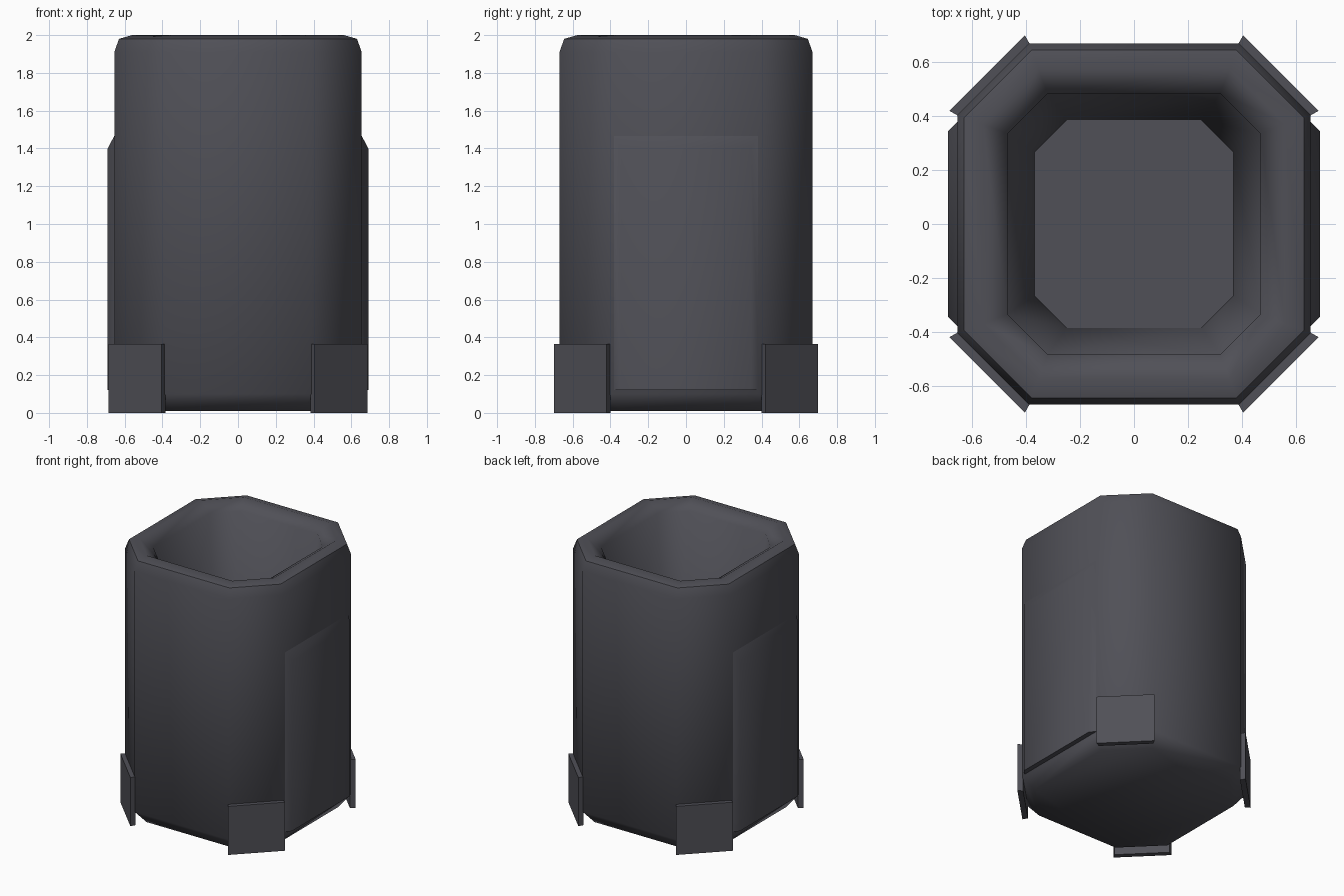
import bpy, bmesh, math

if "Cube" in bpy.data.objects:
    bpy.data.objects.remove(bpy.data.objects["Cube"])

grey = bpy.data.materials.new("dark grey")
grey.diffuse_color = (0.08, 0.08, 0.095, 1)
grey.use_nodes = True
grey.node_tree.nodes["Principled BSDF"].inputs["Base Color"].default_value = grey.diffuse_color


def ring(hx, hy, c, z):
    """Chamfered rectangle, counter-clockwise."""
    return [(hx, -hy + c, z), (hx, hy - c, z), (hx - c, hy, z), (-hx + c, hy, z),
            (-hx, hy - c, z), (-hx, -hy + c, z), (-hx + c, -hy, z), (hx - c, -hy, z)]


def loft(name, rings, angle):
    """Skin a stack of rings and cap both ends."""
    bm = bmesh.new()
    loops = [[bm.verts.new(p) for p in r] for r in rings]
    n = len(loops[0])
    for a, b in zip(loops, loops[1:]):
        for i in range(n):
            j = (i + 1) % n
            bm.faces.new((a[i], a[j], b[j], b[i]))
    bm.faces.new(loops[0][::-1])
    bm.faces.new(loops[-1])
    bmesh.ops.recalc_face_normals(bm, faces=bm.faces)
    me = bpy.data.meshes.new(name)
    bm.to_mesh(me)
    bm.free()
    me.materials.append(grey)
    ob = bpy.data.objects.new(name, me)
    bpy.context.collection.objects.link(ob)
    bpy.ops.object.select_all(action='DESELECT')
    ob.select_set(True)
    bpy.context.view_layer.objects.active = ob
    bpy.ops.object.shade_smooth_by_angle(angle=math.radians(angle))
    return ob


# Container: bevelled foot, straight walls, rounded rim, tapered cavity
loft("container_body", [
    ring(0.59, 0.60, 0.25, 0.01),
    ring(0.655, 0.67, 0.265, 0.10),
    ring(0.655, 0.67, 0.265, 1.91),
    ring(0.63, 0.645, 0.25, 1.98),
    ring(0.56, 0.575, 0.205, 2.00),
    ring(0.47, 0.485, 0.15, 1.94),
    ring(0.37, 0.385, 0.12, 0.60),
], 52)

# Raised panels on the two sides
for s, side in ((1, "right"), (-1, "left")):
    loft(side + "_panel", [
        [(s * 0.645, -0.39, 0.12), (s * 0.645, 0.39, 0.12),
         (s * 0.645, 0.39, 1.485), (s * 0.645, -0.39, 1.485)],
        [(s * 0.69, -0.345, 0.12), (s * 0.69, 0.345, 0.12),
         (s * 0.69, 0.345, 1.40), (s * 0.69, -0.345, 1.40)],
    ], 60)

# Corner guards at the foot
for sx in (1, -1):
    for sy in (1, -1):
        plan = [(0.405, 0.70), (0.685, 0.42), (0.65, 0.40), (0.385, 0.665)]
        name = ("back" if sy > 0 else "front") + ("_right" if sx > 0 else "_left") + "_corner_guard"
        loft(name, [[(sx * x, sy * y, z) for x, y in plan] for z in (0, 0.365)], 30)
